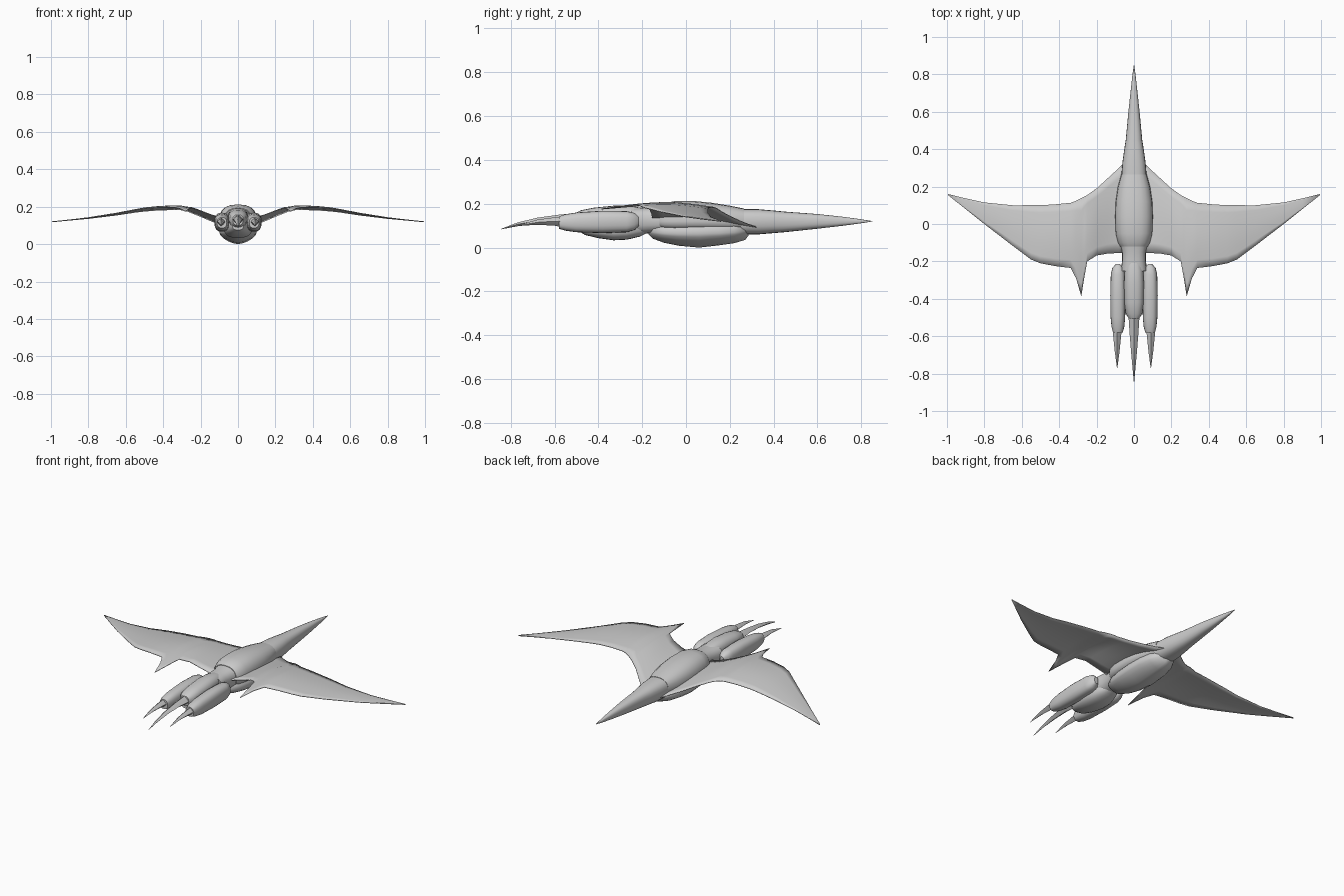
import bpy, bmesh
from math import cos, sin, pi, radians


def finish(name, bm, mirror=False, angle=40):
    me = bpy.data.meshes.new(name)
    bm.to_mesh(me)
    bm.free()
    ob = bpy.data.objects.new(name, me)
    bpy.context.collection.objects.link(ob)
    if mirror:
        ob.modifiers.new("mirror", "MIRROR")
    bpy.ops.object.select_all(action="DESELECT")
    ob.select_set(True)
    bpy.context.view_layer.objects.active = ob
    bpy.ops.object.shade_smooth_by_angle(angle=radians(angle))
    return ob


def loft(name, sections, x=0.0, sides=20, top=0.8, bottom=0.8, mirror=False):
    """Sections along y: (y, half width, bottom z, widest z, top z)."""
    bm = bmesh.new()
    rings = []
    for y, w, zb, zm, zt in sections:
        ring = []
        for i in range(sides):
            a = 2 * pi * i / sides
            c, s = cos(a), sin(a)
            e = top if s > 0 else bottom
            px = w * (1 if c > 0 else -1) * abs(c) ** e
            pz = abs(s) ** e * ((zt - zm) if s > 0 else (zb - zm))
            ring.append(bm.verts.new((x + px, y, zm + pz)))
        rings.append(ring)
    for a, b in zip(rings, rings[1:]):
        for i in range(sides):
            j = (i + 1) % sides
            bm.faces.new((a[i], a[j], b[j], b[i]))
    bm.faces.new(rings[0])
    bm.faces.new(rings[-1][::-1])
    bmesh.ops.recalc_face_normals(bm, faces=bm.faces)
    return finish(name, bm, mirror)


# Long pointed nose
loft("nose", [
    (0.25, .068, .06, .12, .176), (0.33, .062, .06, .12, .175),
    (0.40, .052, .066, .12, .169), (0.45, .044, .07, .12, .164),
    (0.60, .030, .086, .12, .153), (0.72, .017, .1, .12, .14),
    (0.80, .008, .111, .12, .129), (0.85, .001, .119, .12, .121)])

# Upper shell of the fuselage
loft("upper_fuselage", [
    (0.265, .068, .08, .12, .178), (0.20, .086, .075, .12, .191),
    (0.12, .099, .075, .12, .204), (0.04, .103, .075, .12, .212),
    (-0.05, .100, .075, .12, .212), (-0.10, .088, .08, .12, .203),
    (-0.12, .075, .085, .12, .193)])

# Keeled belly
loft("belly", [
    (0.285, .02, .055, .08, .1), (0.27, .055, .035, .075, .11),
    (0.22, .082, .02, .07, .12), (0.15, .096, .01, .065, .125),
    (0.06, .1, .0, .062, .125), (-0.03, .095, .008, .062, .12),
    (-0.10, .08, .022, .065, .115), (-0.15, .055, .04, .07, .11),
    (-0.17, .02, .06, .075, .1)], bottom=1.25)

# Waist joining fuselage to the engines
loft("waist", [
    (-0.09, .078, .07, .125, .195), (-0.15, .064, .066, .125, .184),
    (-0.20, .064, .062, .125, .182), (-0.25, .07, .06, .125, .18)])

# Engines: centre, lower and the side pair
loft("centre_engine", [
    (-0.20, .04, .1, .14, .18), (-0.25, .05, .085, .14, .19),
    (-0.32, .054, .08, .14, .192), (-0.42, .052, .08, .135, .182),
    (-0.48, .044, .085, .13, .17), (-0.505, .028, .1, .13, .157)])
loft("lower_engine", [
    (-0.17, .03, .07, .095, .13), (-0.21, .055, .05, .09, .14),
    (-0.27, .072, .036, .085, .14), (-0.33, .075, .033, .085, .14),
    (-0.40, .068, .043, .09, .14), (-0.46, .052, .057, .095, .13),
    (-0.49, .03, .075, .1, .125)])
loft("side_engines", [
    (-0.215, .012, .1, .12, .14), (-0.235, .03, .08, .12, .158),
    (-0.27, .038, .07, .12, .166), (-0.38, .041, .066, .12, .168),
    (-0.50, .039, .07, .115, .16), (-0.55, .034, .077, .115, .152),
    (-0.58, .026, .086, .114, .142)], x=.086, mirror=True)

# Curved tail spikes with a star-like section
loft("centre_spike", [
    (-0.48, .03, .1, .13, .16), (-0.58, .024, .115, .132, .15),
    (-0.68, .016, .11, .122, .136), (-0.77, .008, .097, .106, .114),
    (-0.845, .001, .083, .084, .085)], sides=8, top=1.8, bottom=1.8)
loft("side_spikes", [
    (-0.54, .026, .088, .115, .143), (-0.60, .021, .1, .12, .138),
    (-0.68, .013, .104, .115, .127), (-0.77, .001, .098, .099, .1)],
    x=.09, sides=8, top=1.8, bottom=1.8, mirror=True)

# Thin swept wings: (x, front y, front z, back y, back z, camber)
stations = [
    (.03, .35, .085, -.155, .13, .01), (.08, .30, .1, -.155, .14, .01),
    (.14, .245, .122, -.158, .156, .01), (.20, .19, .148, -.168, .178, .012),
    (.25, .155, .168, -.2, .193, .014), (.265, .147, .174, -.28, .185, .018),
    (.282, .138, .179, -.385, .176, .022), (.31, .124, .184, -.29, .19, .018),
    (.338, .113, .184, -.235, .196, .015), (.42, .105, .182, -.225, .196, .012),
    (.50, .1, .176, -.21, .19, .01), (.55, .1, .17, -.19, .182, .008),
    (.65, .1, .155, -.115, .163, .006), (.80, .115, .137, .0, .14, .003),
    (.90, .137, .128, .08, .129, .001), (.995, .16, .119, .155, .12, 0)]
bm = bmesh.new()
cols = 8
rows = []
for x, yf, zf, yb, zb, cam in stations:
    row = []
    for i in range(cols + 1):
        t = i / cols
        row.append(bm.verts.new((x, yf + (yb - yf) * t,
                                 zf + (zb - zf) * t + cam * sin(pi * t))))
    rows.append(row)
for a, b in zip(rows, rows[1:]):
    for i in range(cols):
        bm.faces.new((a[i], a[i + 1], b[i + 1], b[i]))
wing = finish("wings", bm, mirror=True)
skin = wing.modifiers.new("thickness", "SOLIDIFY")
skin.thickness = 0.004
skin.offset = 0
